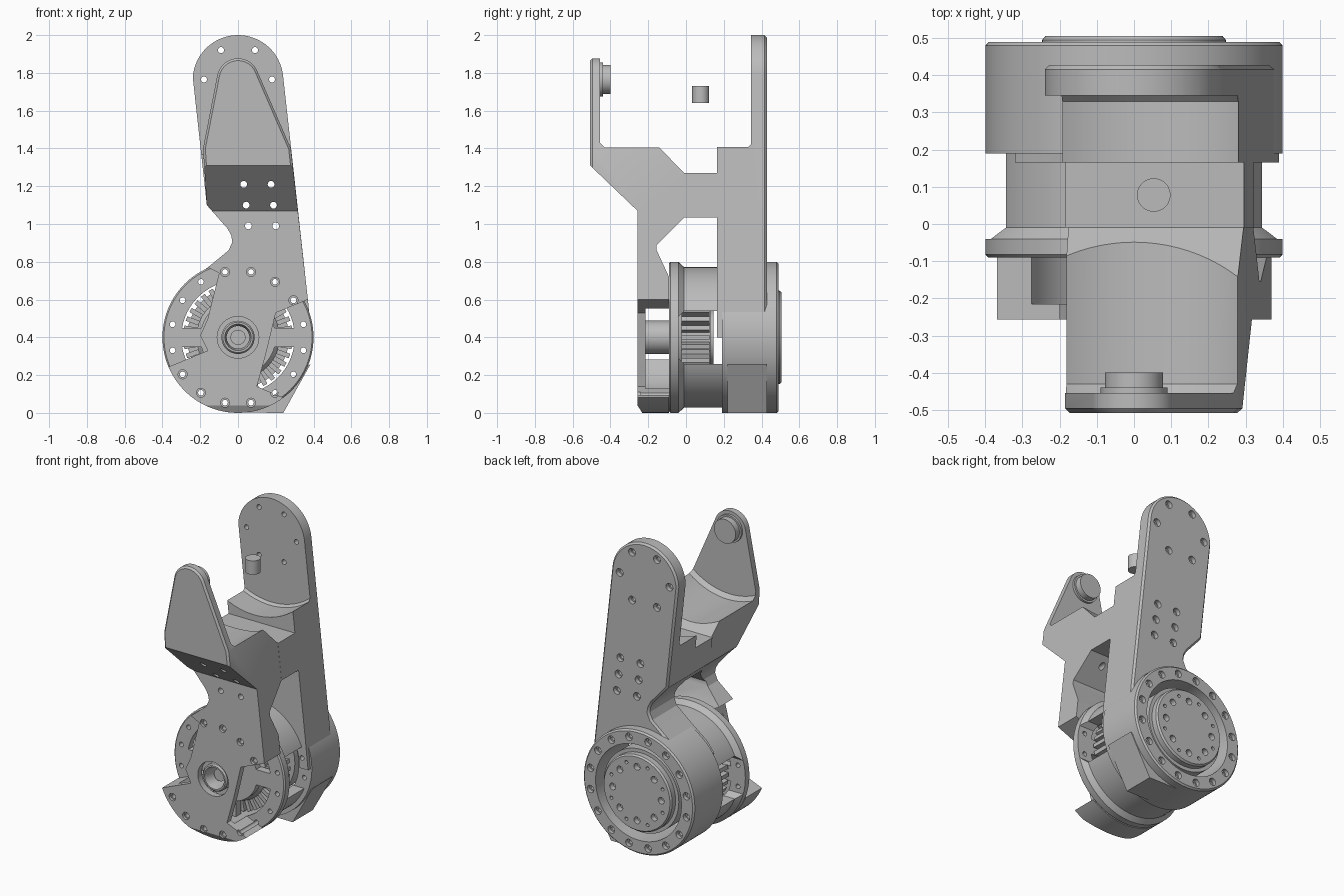
import bpy, bmesh
from math import sin, cos, pi, radians
from mathutils import Matrix, Vector

cube = bpy.data.objects.get("Cube")
if cube:
    bpy.data.objects.remove(cube, do_unlink=True)

grey = bpy.data.materials.new("machined grey")
grey.use_nodes = True
grey.diffuse_color = (0.5, 0.5, 0.5, 1)
grey.node_tree.nodes["Principled BSDF"].inputs["Base Color"].default_value = (0.5, 0.5, 0.5, 1)

AXLE = (0, 0.4)       # drum axis (x, z)
TIP = (0, 1.765)      # upper joint axis (x, z)


def finish(bm, name):
    bmesh.ops.recalc_face_normals(bm, faces=bm.faces)
    mesh = bpy.data.meshes.new(name)
    bm.to_mesh(mesh)
    bm.free()
    mesh.materials.append(grey)
    ob = bpy.data.objects.new(name, mesh)
    bpy.context.collection.objects.link(ob)
    return ob


def arc(centre, r, start, end, n):
    steps = [radians(start + (end - start) * i / n) for i in range(n + 1)]
    return [(centre[0] + r * cos(a), centre[1] + r * sin(a)) for a in steps]


def prism(name, outline, axis, lo, hi, chamfer_at=None):
    """Extrude an outline along x (points are y, z) or along y (points are x, z)."""
    bm = bmesh.new()
    place = (lambda p, d: (d, p[0], p[1])) if axis == "x" else (lambda p, d: (p[0], d, p[1]))
    a = [bm.verts.new(place(p, lo)) for p in outline]
    b = [bm.verts.new(place(p, hi)) for p in outline]
    bm.faces.new(a)
    bm.faces.new(b)
    for i in range(len(a)):
        j = (i + 1) % len(a)
        bm.faces.new((a[i], a[j], b[j], b[i]))
    bmesh.ops.recalc_face_normals(bm, faces=bm.faces)
    if chamfer_at is not None:
        rim = [e for e in bm.edges if all(abs(v.co.y - chamfer_at) < 1e-5 for v in e.verts)]
        bmesh.ops.bevel(bm, geom=rim, offset=0.012, segments=1, affect="EDGES", profile=0.5)
    return finish(bm, name)


def turn(name, profile, centres=(AXLE,), loop=False, sides=96):
    """Revolve (radius, y) points about y axes through the given (x, z) centres."""
    bm = bmesh.new()
    for cx, cz in centres:
        rings = []
        for r, y in profile:
            angles = [2 * pi * i / sides for i in range(sides)]
            rings.append([bm.verts.new((cx + r * cos(a), y, cz + r * sin(a))) for a in angles])
        for a, b in zip(rings, rings[1:] + (rings[:1] if loop else [])):
            for i in range(sides):
                j = (i + 1) % sides
                bm.faces.new((a[i], a[j], b[j], b[i]))
        if not loop:
            bm.faces.new(rings[0])
            bm.faces.new(rings[-1])
    return finish(bm, name)


def boxes(name, items):
    """Boxes given as (angle about the axle, radius, size)."""
    bm = bmesh.new()
    for angle, r, y, size in items:
        m = (Matrix.Translation((0, y, AXLE[1])) @ Matrix.Rotation(-angle, 4, "Y")
             @ Matrix.Translation((r, 0, 0)) @ Matrix.Diagonal(Vector(size).to_4d()))
        bmesh.ops.create_cube(bm, size=1, matrix=m)
    return finish(bm, name)


def boolean(ob, cutter, operation="DIFFERENCE"):
    mod = ob.modifiers.new("cut", "BOOLEAN")
    mod.operation, mod.solver, mod.object = operation, "EXACT", cutter
    bpy.context.view_layer.objects.active = ob
    bpy.ops.object.modifier_apply(modifier=mod.name)


# Cutters: bolt holes, upper joint clearance, cavities and side windows
bolt_circle = [arc(AXLE, 0.353, a, a, 1)[0] for a in [11.25 + 22.5 * i for i in range(16)]]
tip_holes = [arc(TIP, 0.18, a, a, 1)[0] for a in range(0, 360, 60)]
leg_holes = [(x + dx, z) for x, z in ((0.03, 1.21), (0.043, 1.1), (0.055, 0.99)) for dx in (0, 0.145)]
rim_cut = turn("rim_cutter", [(0.024, -0.3), (0.024, -0.24), (0.015, -0.24), (0.015, 0.465),
                              (0.024, 0.465), (0.024, 0.55)], bolt_circle, sides=16)
leg_cut = turn("leg_cutter", [(0.018, -0.6), (0.018, 0.4), (0.025, 0.4), (0.025, 0.55)], leg_holes, sides=16)
tip_cut = turn("tip_cutter", [(0.016, 0.3), (0.016, 0.4), (0.025, 0.4), (0.025, 0.55)], tip_holes, sides=16)
swing_cut = turn("swing_cutter", [(0.43, -0.455), (0.455, -0.43), (0.455, 0.33), (0.44, 0.345)], [TIP])
front_cavity = turn("front_cavity_cutter", [(0.3, -0.215), (0.3, -0.03)])
front_bore = turn("front_bore_cutter", [(0.11, -0.4), (0.11, -0.15)])
drum_cavity = turn("drum_cavity_cutter", [(0.33, 0.1), (0.33, 0.6)])
window_cut = prism("window_cutter", [(-0.04, 0.29), (-0.01, 0.26), (0.19, 0.26),
                                     (0.19, 0.54), (-0.01, 0.54), (-0.04, 0.51)], "x", -0.6, 0.6)
cutters = [rim_cut, leg_cut, tip_cut, swing_cut, front_cavity, front_bore, drum_cavity, window_cut]

# Left edge shared by both halves of the leg, with its concave waist
waist = [(-0.165, 1.1), (-0.055, 0.975), (-0.036, 0.94), (-0.03, 0.905), (-0.05, 0.86), (-0.16, 0.77)]

# Front leg: prong, sloped neck and the angular lower cover
outline = (arc(TIP, 0.112, 18, 168, 20) + [(-0.185, 1.4)] + waist
           + [(-0.1, 0.74), (-0.16, 0.5), (-0.2, 0.41), (-0.16, 0.33)]
           + arc(AXLE, 0.4, 203, 307, 30)
           + [(0.1, 0.14), (0.15, 0.32), (0.2, 0.53), (0.37, 0.6), (0.28, 1.4)])
front_leg = prism("front_leg", outline, "y", -0.508, 0.05, chamfer_at=-0.508)
side = prism("front_side", [(0.04, 1.27), (-0.01, 1.27), (-0.185, 1.45), (-0.455, 1.45), (-0.455, 2),
                            (-0.55, 2), (-0.55, 1.35), (-0.257, 1.07), (-0.257, 0.04), (-0.2, -0.05),
                            (-0.09, -0.05), (-0.09, 0.72), (-0.155, 0.86), (-0.155, 0.89),
                            (-0.01, 1.035), (0.04, 1.035)], "x", -0.7, 0.7)
boolean(front_leg, side, "INTERSECT")
cutters.append(side)
for c in (swing_cut, front_cavity, front_bore, rim_cut, leg_cut):
    boolean(front_leg, c)

# Back leg: tall rounded plate, shelf and cross web
outline = (arc((0, 1.76), 0.24, 5, 176, 32) + waist
           + [(-0.27, 0.685), (-0.32, 0.62), (-0.2, 0.4), (0.39, 0.4), (0.37, 0.6)])
back_leg = prism("back_leg", outline, "y", -0.1, 0.428, chamfer_at=0.428)
side = prism("back_side", [(-0.01, 1.27), (0.165, 1.27), (0.165, 1.45), (0.345, 1.45), (0.345, 2.1),
                           (0.5, 2.1), (0.5, 0.3), (0.165, 0.3), (0.165, 1.035), (-0.01, 1.035)],
             "x", -0.7, 0.7)
boolean(back_leg, side, "INTERSECT")
cutters.append(side)
for c in (swing_cut, drum_cavity, rim_cut, leg_cut, tip_cut):
    boolean(back_leg, c)

# Drum housing with side windows and rim bolts
drum = turn("drum_housing", [(0.392, -0.09), (0.4, -0.082), (0.4, -0.04), (0.372, -0.01), (0.372, 0.19),
                             (0.4, 0.19), (0.4, 0.48), (0.39, 0.49), (0.31, 0.49), (0.31, 0.2),
                             (0.3, 0.18), (0.3, -0.09)], loop=True)
boolean(drum, window_cut)
boolean(drum, rim_cut)

# Corner stop under the drum
prism("corner_stop", [(0, 0.002), (0.24, 0), (0.385, 0.26), (0.33, 0.22), (0.2, 0.1)], "y", 0.22, 0.43)

# Front spider: hub disc, spokes and bearing boss
turn("front_hub", [(0.2, -0.09), (0.2, -0.04)])
boxes("hub_spokes", [(k * pi / 2, 0.25, -0.065, (0.13, 0.05, 0.1)) for k in range(4)])
turn("bearing_boss", [(0.088, -0.09), (0.088, -0.235), (0.08, -0.245), (0.07, -0.245), (0.06, -0.2),
                      (0.06, -0.09)], loop=True, sides=48)
turn("bearing_core", [(0.04, -0.09), (0.04, -0.19)], sides=32)

# Stator core and its ring of teeth
turn("stator_core", [(0.2, -0.045), (0.22, -0.025), (0.22, 0.13), (0.15, 0.13), (0.15, 0.145)])
boxes("stator_teeth", [(2 * pi * k / 36, 0.25, 0.05, (0.08, 0.15, 0.025)) for k in range(36)])

# Output cap at the back with two circles of screw holes
cap = turn("output_cap", [(0.27, 0.2), (0.27, 0.46), (0.247, 0.46), (0.247, 0.495), (0.238, 0.506)])
for r, size, n, shift in ((0.175, 0.022, 8, 0), (0.2, 0.011, 8, 22.5)):
    spots = [arc(AXLE, r, a, a, 1)[0] for a in [shift + 360 * i / n for i in range(n)]]
    holes = turn("cap_cutter", [(size, 0.47), (size, 0.56)], spots, sides=16)
    boolean(cap, holes)
    cutters.append(holes)

# Pivot pin on the prong, and the loose upright peg
turn("pivot_pin", [(0.09, -0.46), (0.09, -0.44), (0.078, -0.44), (0.078, -0.4)], [TIP], sides=48)
bm = bmesh.new()
bmesh.ops.create_cone(bm, cap_ends=True, segments=48, radius1=0.045, radius2=0.045, depth=0.09,
                      matrix=Matrix.Translation((0.053, 0.078, 1.685)))
finish(bm, "upright_peg")

for c in cutters:
    bpy.data.objects.remove(c, do_unlink=True)

# Smooth round surfaces, keep hard edges
for ob in [o for o in bpy.context.scene.objects if o.type == "MESH"]:
    bpy.ops.object.select_all(action="DESELECT")
    ob.select_set(True)
    bpy.context.view_layer.objects.active = ob
    bpy.ops.object.shade_smooth_by_angle(angle=radians(25))
